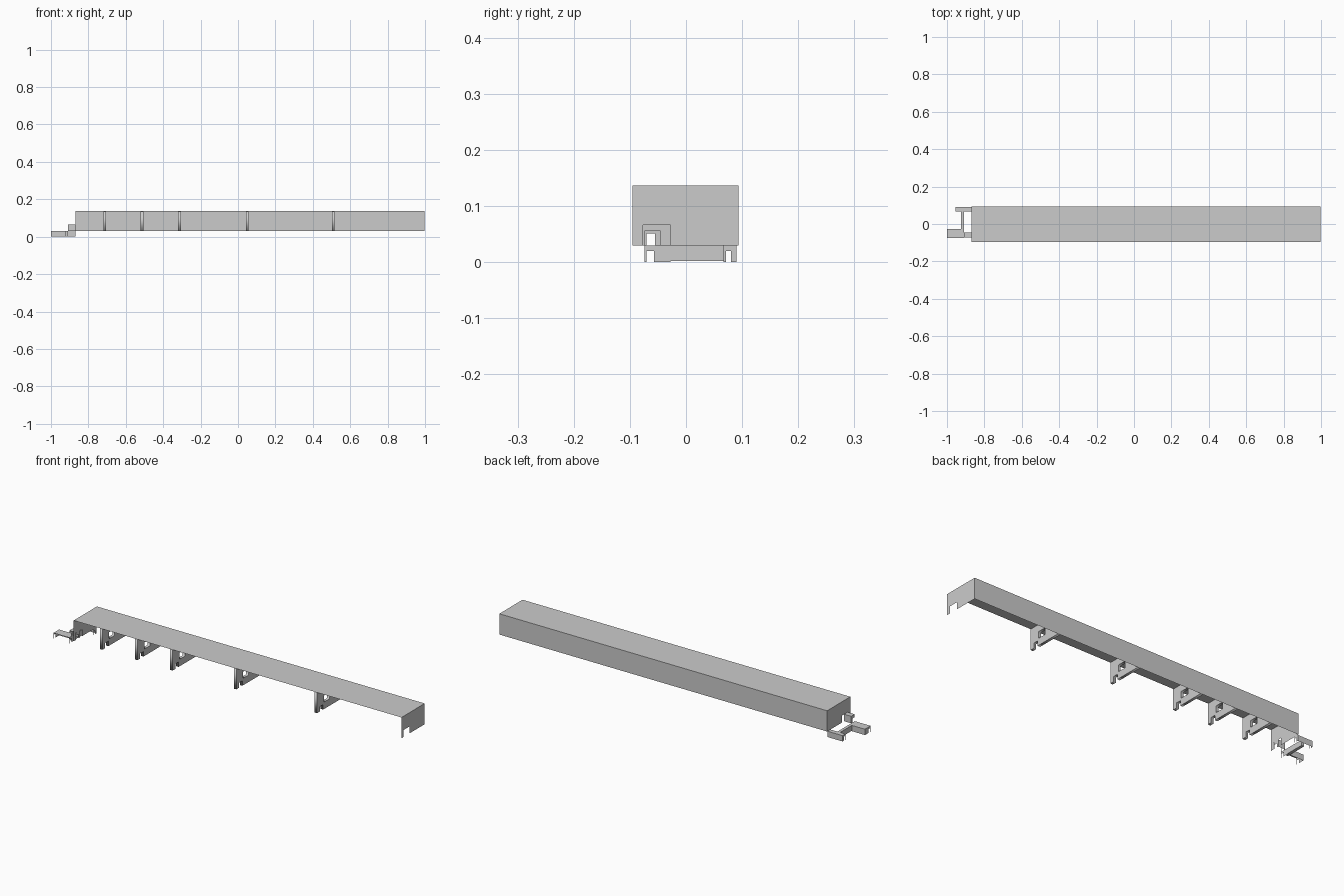
import bpy

if "Cube" in bpy.data.objects:
    bpy.data.objects.remove(bpy.data.objects["Cube"])


def mesh_object(name, verts, faces):
    me = bpy.data.meshes.new(name)
    me.from_pydata(verts, [], faces)
    ob = bpy.data.objects.new(name, me)
    bpy.context.collection.objects.link(ob)
    return ob


def notched(y0, y1, z0, z1, n):
    """Side outline (y, z) with a notch n = (y0, y1, top) in its lower edge."""
    return [(y0, z0), (n[0], z0), (n[0], n[2]), (n[1], n[2]),
            (n[1], z0), (y1, z0), (y1, z1), (y0, z1)]


def shell(name, x0, x1, y0, y1, z0, z1, n):
    """Roof, back wall and two notched ends; front and bottom stay open."""
    prof = notched(y0, y1, z0, z1, n)
    verts = [(x, y, z) for x in (x0, x1) for y, z in prof]
    faces = [(7, 15, 14, 6), (6, 14, 13, 5),
             tuple(reversed(range(8))), tuple(range(8, 16))]
    return mesh_object(name, verts, faces)


def box(name, x0, x1, y0, y1, z0, z1):
    v = [(x, y, z) for x in (x0, x1) for y in (y0, y1) for z in (z0, z1)]
    f = [(0, 1, 3, 2), (4, 6, 7, 5), (0, 4, 5, 1),
         (2, 3, 7, 6), (1, 5, 7, 3), (0, 2, 6, 4)]
    return mesh_object(name, v, f)


def rib(name, x, outline, hole, t=0.014):
    """Flat bracket with a window, extruded across its thickness."""
    cu = bpy.data.curves.new(name, 'CURVE')
    cu.dimensions = '2D'
    cu.fill_mode = 'BOTH'
    cu.extrude = t / 2
    for pts in (outline, hole):
        sp = cu.splines.new('POLY')
        sp.points.add(len(pts) - 1)
        for p, (y, z) in zip(sp.points, pts):
            p.co = (y, z, 0, 1)
        sp.use_cyclic_u = True
    ob = bpy.data.objects.new(name, cu)
    bpy.context.collection.objects.link(ob)
    # stand the outline up in the y-z plane
    ob.rotation_euler = (1.5707963, 0, 1.5707963)
    ob.location.x = x
    bpy.context.view_layer.update()
    me = bpy.data.meshes.new_from_object(ob)
    me.transform(ob.matrix_world)
    bpy.data.objects.remove(ob)
    bpy.context.collection.objects.link(bpy.data.objects.new(name, me))


# Long main hall, open along the front
shell("main_hall", -0.87, 0.998, -0.095, 0.094, 0.03, 0.137, (-0.077, -0.028, 0.066))

# Dividing brackets inside the hall
outline = notched(-0.095, 0.093, 0.03, 0.136, (-0.073, -0.046, 0.056))
window = [(-0.04, 0.066), (0.005, 0.066), (0.005, 0.1), (-0.04, 0.1)]
for i, x in enumerate((-0.713, -0.513, -0.313, 0.05, 0.51)):
    rib(f"bracket_{i + 1}", x, outline, window)

# Small linked wings at the left end
shell("link_block", -0.91, -0.87, -0.073, -0.045, 0.03, 0.066, (-0.07, -0.055, 0.051))
shell("front_wing", -1.0, -0.91, -0.074, -0.028, 0.0, 0.03, (-0.07, -0.057, 0.02))
shell("rear_wing", -0.955, -0.87, 0.067, 0.09, 0.0, 0.03, (0.071, 0.08, 0.02))
box("cross_bar", -0.925, -0.91, -0.045, 0.067, 0.002, 0.03)
